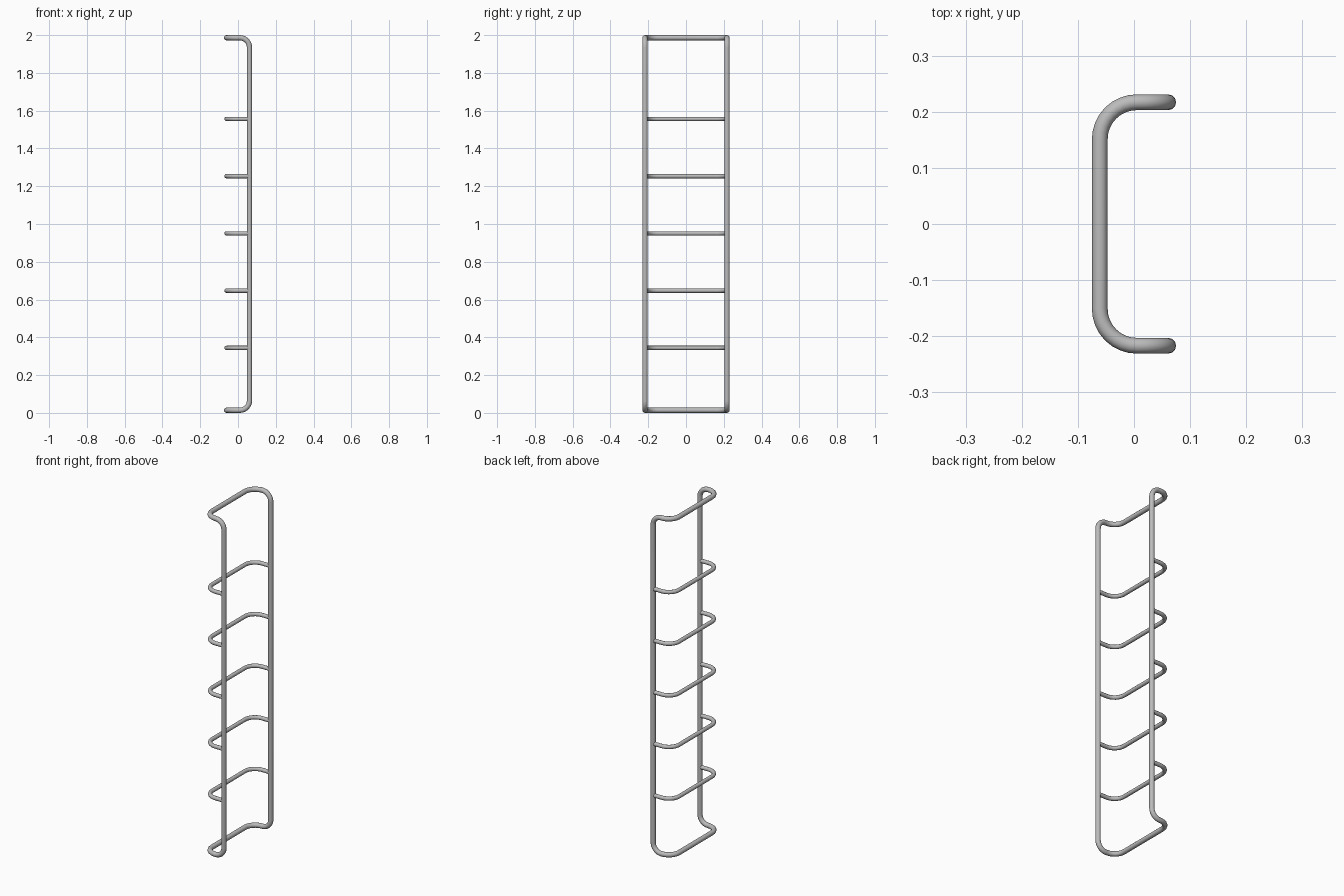
import bpy
import math
from mathutils import Vector

cube = bpy.data.objects.get("Cube")
if cube:
    bpy.data.objects.remove(cube, do_unlink=True)

steel = bpy.data.materials.new("grey_steel")
steel.use_nodes = True
GREY = (0.5, 0.5, 0.5, 1)
steel.diffuse_color = GREY
steel.node_tree.nodes["Principled BSDF"].inputs["Base Color"].default_value = GREY

HALF_Y = 0.217          # rail spacing from the middle
RAIL_X = 0.061          # rails stand at +x, hoops reach out to -x
LOW, HIGH = 0.014, 1.986
SIDE_BEND, RAIL_BEND = 0.066, 0.052


def fillet(prev, corner, nxt, radius, steps=8):
    """Points of a round bend at a right-angled corner."""
    a = (prev - corner).normalized()
    b = (nxt - corner).normalized()
    centre = corner + (a + b) * radius
    return [centre - b * radius * math.cos(t) - a * radius * math.sin(t)
            for t in (math.pi / 2 * i / steps for i in range(steps + 1))]


def tube(name, corners, radius, closed):
    """Round bar along corners given as (point, bend radius)."""
    pts = [Vector(p) for p, _ in corners]
    path = []
    for i, (_, bend) in enumerate(corners):
        if bend:
            path += fillet(pts[i - 1], pts[i], pts[(i + 1) % len(pts)], bend)
        else:
            path.append(pts[i])
    curve = bpy.data.curves.new(name, "CURVE")
    curve.dimensions = "3D"
    curve.bevel_depth = radius
    curve.bevel_resolution = 4
    curve.use_fill_caps = not closed
    spline = curve.splines.new("POLY")
    spline.points.add(len(path) - 1)
    for point, co in zip(spline.points, path):
        point.co = (*co, 1)
    spline.use_cyclic_u = closed
    curve.materials.append(steel)
    obj = bpy.data.objects.new(name, curve)
    bpy.context.collection.objects.link(obj)
    bpy.ops.object.select_all(action="DESELECT")
    obj.select_set(True)
    bpy.context.view_layer.objects.active = obj
    bpy.ops.object.convert(target="MESH")
    bpy.ops.object.shade_smooth_by_angle(angle=math.radians(50))


def hoop(z, end_bend, side=1):
    """Corners of a U that starts at one rail and ends at the other."""
    return [((RAIL_X, side * HALF_Y, z), end_bend),
            ((-RAIL_X, side * HALF_Y, z), SIDE_BEND),
            ((-RAIL_X, -side * HALF_Y, z), SIDE_BEND),
            ((RAIL_X, -side * HALF_Y, z), end_bend)]


# Outer frame: both rails with the top and bottom hoops in one bent bar
tube("outer_frame", hoop(LOW, RAIL_BEND) + hoop(HIGH, RAIL_BEND, -1), 0.014, True)

# Thinner hoops between the rails
for i in range(5):
    tube(f"rung_{i + 1}", hoop(0.344 + 0.303 * i, 0), 0.0115, False)
